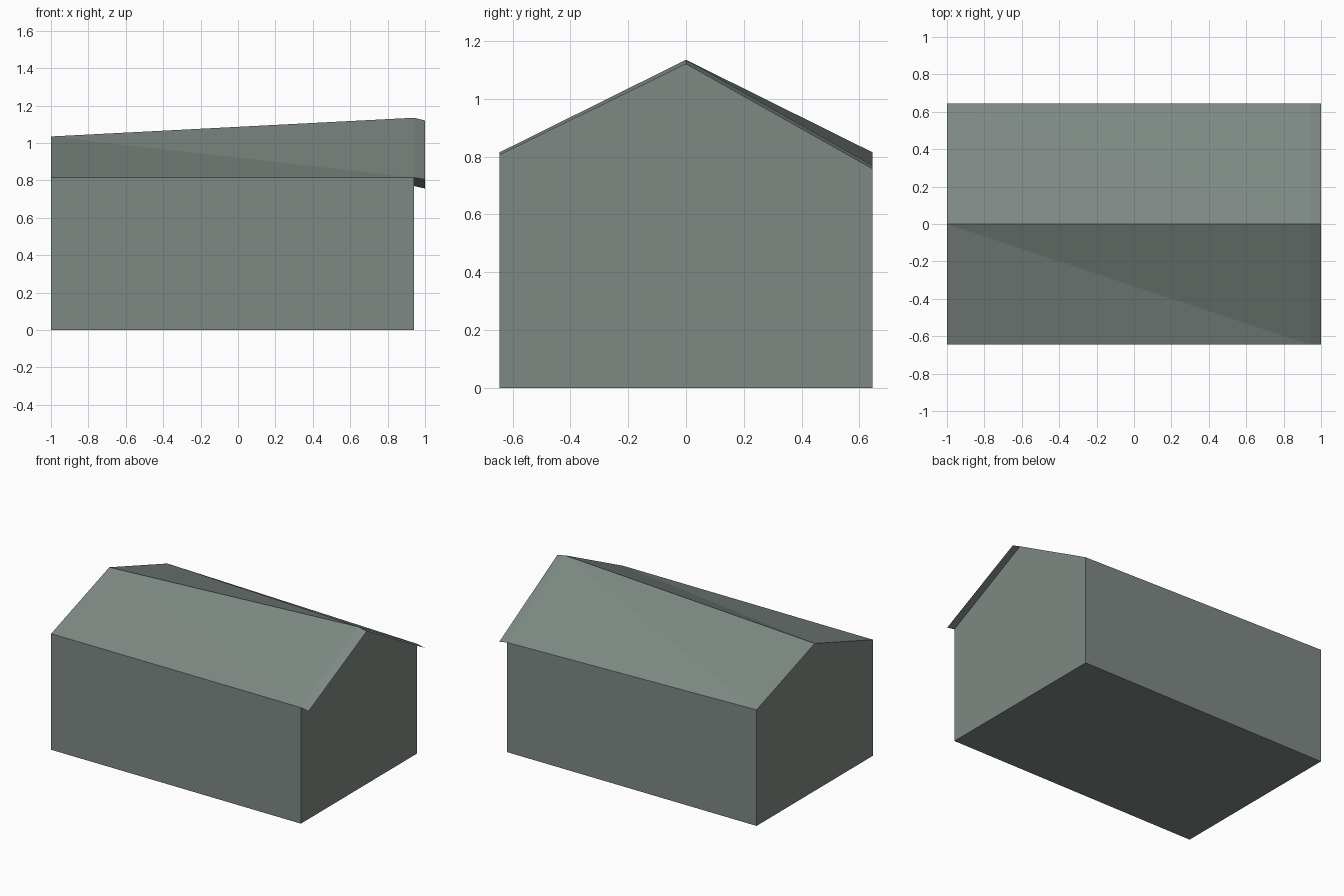
import bpy

cube = bpy.data.objects.get("Cube")
if cube:
    bpy.data.objects.remove(cube, do_unlink=True)

# One grey-green paint for the whole building
paint = bpy.data.materials.new("grey_green")
paint.use_nodes = True
colour = (0.21, 0.25, 0.23, 1)
paint.diffuse_color = colour
paint.node_tree.nodes["Principled BSDF"].inputs["Base Color"].default_value = colour

HALF_DEPTH = 0.645
LEFT, RIGHT, TIP = -1.0, 0.94, 1.0


def add_part(name, verts, faces):
    mesh = bpy.data.meshes.new(name)
    mesh.from_pydata(verts, [], faces)
    mesh.materials.append(paint)
    obj = bpy.data.objects.new(name, mesh)
    bpy.context.collection.objects.link(obj)
    return obj


def roof_line(x, front, ridge, back):
    """Front eave, ridge and back eave points at one end of the roof."""
    return [(x, -HALF_DEPTH, front), (x, 0, ridge), (x, HALF_DEPTH, back)]


def feet(x):
    return [(x, HALF_DEPTH, 0), (x, -HALF_DEPTH, 0)]


low_end = roof_line(LEFT, 0.815, 1.035, 0.815)
high_end = roof_line(RIGHT, 0.815, 1.135, 0.77)
tip = roof_line(TIP, 0.805, 1.12, 0.757)

# Walls: two gables, front, back and floor
add_part("walls", low_end + feet(LEFT) + high_end + feet(RIGHT), [
    (0, 1, 2, 3, 4), (9, 8, 7, 6, 5),
    (0, 4, 9, 5), (2, 7, 8, 3), (3, 8, 9, 4)])

# Roof: each warped slope folds along a diagonal, then a thin lip overhangs the gable
add_part("roof", low_end + high_end, [
    (0, 3, 1), (1, 3, 4), (1, 4, 2), (2, 4, 5)])
add_part("roof_overhang", high_end + tip, [
    (0, 3, 4, 1), (1, 4, 5, 2)])
